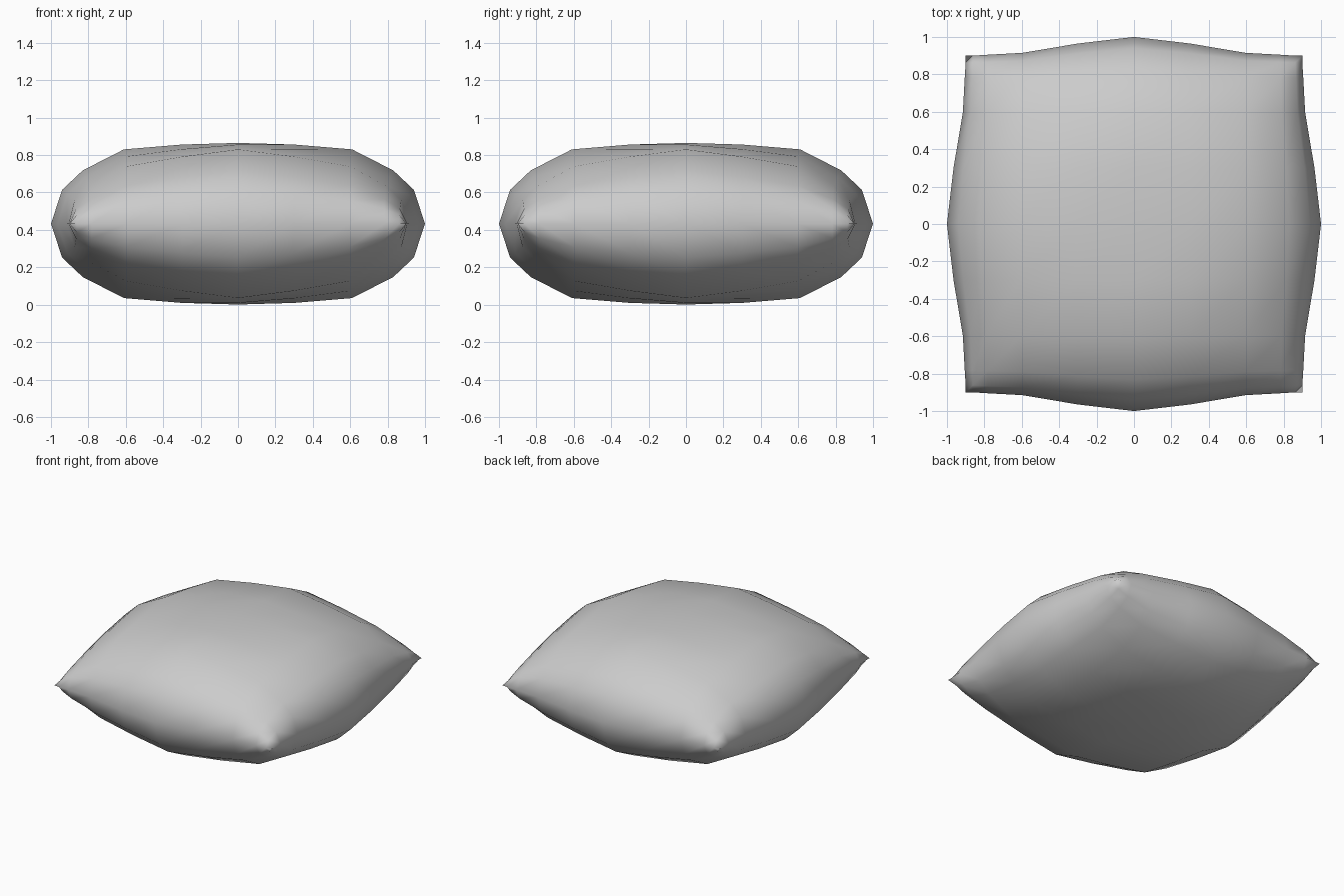
import bpy, bmesh

if "Cube" in bpy.data.objects:
    bpy.data.objects.remove(bpy.data.objects["Cube"])

# Half profile of the cushion: distance from centre, fullness, seam position
U = [0, 0.3, 0.61, 0.83, 0.94, 1.0]
FULL = [1, 0.98, 0.92, 0.66, 0.42, 0]
SEAM = [1, 0.965, 0.915, 0.905, 0.9, 0.9]
HALF, MID = 0.432, 0.433
N = len(U) - 1


def point(i, j, side):
    """Cushion surface point for signed grid indices."""
    a, b = abs(i), abs(j)
    u, v = U[a], U[b]
    x = u - (1 - SEAM[b]) * u ** 4
    y = v - (1 - SEAM[a]) * v ** 4
    h = HALF * FULL[a] * FULL[b] * (1 - 0.435 * u * v)
    return (x if i >= 0 else -x, y if j >= 0 else -y, MID + side * h)


# Top and bottom panels, joined along the seam
bm = bmesh.new()
span = range(-N, N + 1)
for side in (1, -1):
    grid = {(i, j): bm.verts.new(point(i, j, side)) for i in span for j in span}
    for i in range(-N, N):
        for j in range(-N, N):
            quad = [grid[i, j], grid[i + 1, j], grid[i + 1, j + 1], grid[i, j + 1]]
            bm.faces.new(quad if side > 0 else quad[::-1])
bmesh.ops.remove_doubles(bm, verts=bm.verts, dist=0.0005)
bmesh.ops.recalc_face_normals(bm, faces=bm.faces)
for f in bm.faces:
    f.smooth = True

mesh = bpy.data.meshes.new("cushion")
bm.to_mesh(mesh)
bm.free()
cushion = bpy.data.objects.new("cushion", mesh)
bpy.context.collection.objects.link(cushion)
